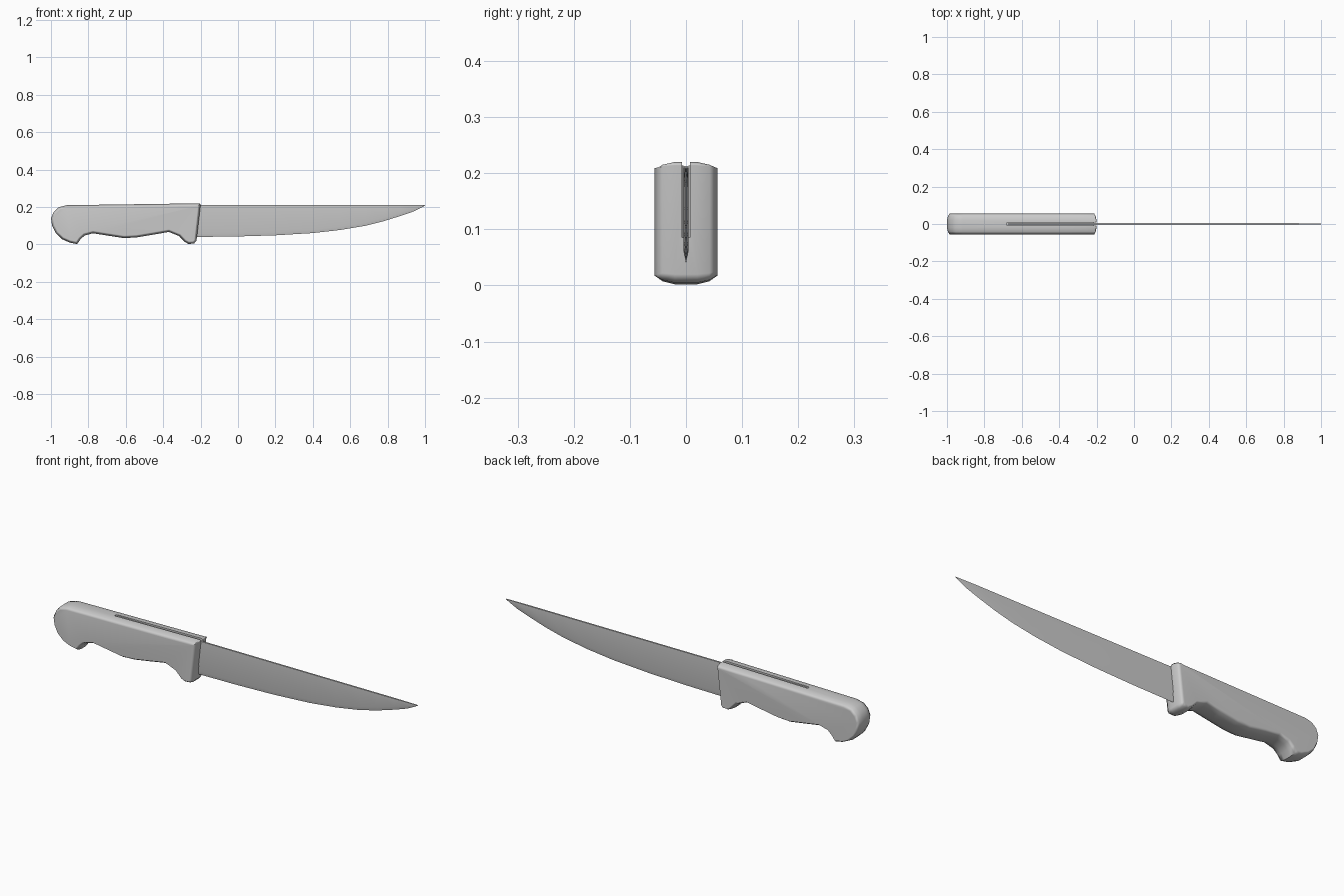
import bpy, bmesh, math
from mathutils import Vector

if "Cube" in bpy.data.objects:
    bpy.data.objects.remove(bpy.data.objects["Cube"])


def finish(name, bm):
    bmesh.ops.recalc_face_normals(bm, faces=bm.faces)
    mesh = bpy.data.meshes.new(name)
    bm.to_mesh(mesh)
    bm.free()
    ob = bpy.data.objects.new(name, mesh)
    bpy.context.collection.objects.link(ob)
    return ob


def smooth(ob, angle):
    bpy.ops.object.select_all(action='DESELECT')
    ob.select_set(True)
    bpy.context.view_layer.objects.active = ob
    bpy.ops.object.shade_smooth_by_angle(angle=math.radians(angle))


def inset(points, d):
    """Move a counter-clockwise outline inward by d."""
    out, n = [], len(points)
    for i in range(n):
        p0, p, p1 = (Vector(points[(i + k) % n]) for k in (-1, 0, 1))
        a, b = (p - p0).normalized(), (p1 - p).normalized()
        na, nb = Vector((-a.y, a.x)), Vector((-b.y, b.x))
        out.append(p + (na + nb) * d / (1 + na.dot(nb)))
    return out


def layered(name, layers):
    """Skin matching xz outlines placed at increasing y."""
    bm = bmesh.new()
    rings = [[bm.verts.new((p[0], y, p[1])) for p in pts] for y, pts in layers]
    n = len(rings[0])
    for r0, r1 in zip(rings, rings[1:]):
        for i in range(n):
            j = (i + 1) % n
            bm.faces.new((r0[i], r0[j], r1[j], r1[i]))
    bm.faces.new(rings[0])
    bm.faces.new(rings[-1])
    return finish(name, bm)


# Handle: finger-grip outline with softened sides
outline = [(-1, .14), (-.994, .1), (-.974, .06), (-.94, .028), (-.9, .01),
           (-.86, .002), (-.842, .028), (-.82, .048), (-.775, .06), (-.7, .048),
           (-.61, .034), (-.54, .038), (-.45, .053), (-.37, .067), (-.315, .045),
           (-.285, .014), (-.265, .003), (-.235, .005), (-.222, .02),
           (-.2, .214), (-.206, .22), (-.35, .218), (-.915, .21), (-.957, .2),
           (-.985, .175)]
steps = [(.056, .014), (.042, .005), (.02, 0)]
layers = [(-y, inset(outline, d)) for y, d in steps]
layers += [(y, inset(outline, d)) for y, d in reversed(steps)]
handle = layered("handle", layers)

# Slot cutter for the tang, open at the top and front, rounded at the back
slot_bm = bmesh.new()
half = .0075
plan = [(-.1, -half), (-.1, half)]
plan += [(-.675 + half * math.cos(a), half * math.sin(a))
         for a in [math.radians(90 + 30 * k) for k in range(7)]]
face = slot_bm.faces.new([slot_bm.verts.new((x, y, .085)) for x, y in plan])
ext = bmesh.ops.extrude_face_region(slot_bm, geom=[face])
bmesh.ops.translate(slot_bm, vec=(0, 0, .2),
                    verts=[v for v in ext['geom'] if isinstance(v, bmesh.types.BMVert)])
cutter = finish("slot_cutter", slot_bm)
cutter.hide_render = True
cutter.hide_set(True)
cut = handle.modifiers.new("slot", 'BOOLEAN')
cut.operation, cut.solver, cut.object = 'DIFFERENCE', 'EXACT', cutter
bpy.context.view_layer.objects.active = handle
bpy.ops.object.modifier_apply(modifier=cut.name)
bpy.data.objects.remove(cutter)
smooth(handle, 62)
handle.modifiers.new("weighted", 'WEIGHTED_NORMAL').keep_sharp = True

# Blade: straight spine, curved belly, ground cutting edge
belly = [(-.24, .04), (0, .043), (.2, .049), (.4, .061), (.55, .078), (.68, .1),
         (.78, .125), (.87, .153), (.94, .177), (.985, .199), (1, .208)]
bm = bmesh.new()
rows = []
for x, z in belly:
    t = .0042 if x < .9 else .0042 - .025 * (x - .9)
    shoulder = z + min(.018, (.21 - z) * .4)
    rows.append([bm.verts.new((x, y, h)) for y, h in
                 ((0, z), (t, shoulder), (t, .21), (-t, .21), (-t, shoulder))])
for r0, r1 in zip(rows, rows[1:]):
    for i in range(5):
        j = (i + 1) % 5
        bm.faces.new((r0[i], r0[j], r1[j], r1[i]))
bm.faces.new(rows[0])
bm.faces.new(rows[-1])
blade = finish("blade", bm)
smooth(blade, 20)

# Tang: thin continuation of the blade lying in the handle slot
bpy.ops.mesh.primitive_cube_add(size=1, location=(-.455, 0, .148))
tang = bpy.context.object
tang.name = "tang"
tang.scale = (.43, .0084, .124)
